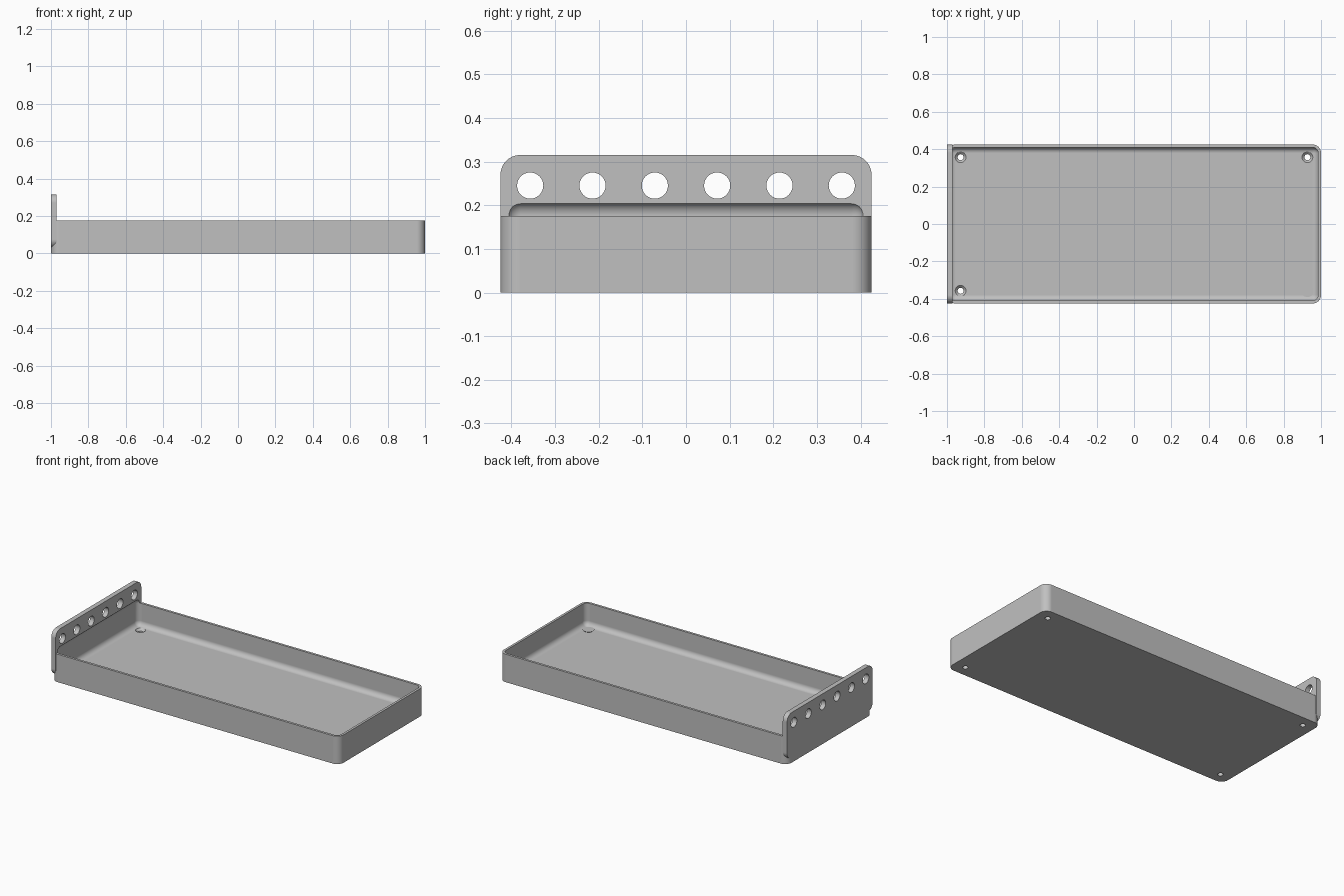
import bpy, bmesh, math
from mathutils import Matrix, Vector

if "Cube" in bpy.data.objects:
    bpy.data.objects.remove(bpy.data.objects["Cube"], do_unlink=True)

grey = bpy.data.materials.new("plain_grey")
grey.use_nodes = True
COLOR = (0.53, 0.53, 0.53, 1)
grey.diffuse_color = COLOR
grey.node_tree.nodes["Principled BSDF"].inputs["Base Color"].default_value = COLOR


def make_object(name, bm):
    bmesh.ops.recalc_face_normals(bm, faces=bm.faces)
    mesh = bpy.data.meshes.new(name)
    bm.to_mesh(mesh)
    bm.free()
    mesh.materials.append(grey)
    obj = bpy.data.objects.new(name, mesh)
    bpy.context.collection.objects.link(obj)
    return obj


def rounded_box(name, low, high, radius, axis=None, segments=10):
    """Box with rounded edges: those along one axis, or all of them."""
    low, high = Vector(low), Vector(high)
    bm = bmesh.new()
    bmesh.ops.create_cube(bm, size=1)
    bmesh.ops.scale(bm, vec=high - low, verts=bm.verts)
    bmesh.ops.translate(bm, vec=(low + high) / 2, verts=bm.verts)
    edges = [e for e in bm.edges if axis is None or
             abs((e.verts[0].co - e.verts[1].co)[axis]) > 1e-4]
    bmesh.ops.bevel(bm, geom=edges, offset=radius, segments=segments,
                    profile=0.5, affect='EDGES')
    return make_object(name, bm)


def round_cutter(name, center, r_low, r_high, depth, turn=0.0):
    """Cylinder or cone for drilling, upright or turned about y."""
    bm = bmesh.new()
    matrix = Matrix.Translation(center) @ Matrix.Rotation(turn, 4, 'Y')
    bmesh.ops.create_cone(bm, cap_ends=True, segments=32, radius1=r_low,
                          radius2=r_high, depth=depth, matrix=matrix)
    return make_object(name, bm)


def combine(target, other, operation):
    mod = target.modifiers.new(operation.lower(), 'BOOLEAN')
    mod.operation, mod.solver, mod.object = operation, 'EXACT', other
    bpy.context.view_layer.objects.active = target
    bpy.ops.object.modifier_apply(modifier=mod.name)
    bpy.data.objects.remove(other, do_unlink=True)


FLOOR = 0.035

# Tray body and upright end plate
tray = rounded_box("tray", (-1, -0.425, 0), (1, 0.425, 0.175), 0.045, axis=2)
plate = rounded_box("end_plate", (-1, -0.425, 0.03), (-0.97, 0.425, 0.315), 0.045, axis=0)
combine(tray, plate, 'UNION')

# Cavity with rounded edges, reaching slightly into the plate
cavity = rounded_box("cavity", (-0.985, -0.41, FLOOR), (0.985, 0.41, 0.208), 0.031)
combine(tray, cavity, 'DIFFERENCE')

# Row of holes through the plate
for i in range(6):
    y = -0.357 + i * 0.1428
    hole = round_cutter("plate_hole", (-0.985, y, 0.245), 0.03, 0.03, 0.1, math.pi / 2)
    combine(tray, hole, 'DIFFERENCE')

# Countersunk screw holes in the floor corners
for x in (-0.927, 0.927):
    for y in (-0.357, 0.357):
        combine(tray, round_cutter("screw_hole", (x, y, 0.02), 0.016, 0.016, 0.1), 'DIFFERENCE')
        sink = round_cutter("countersink", (x, y, FLOOR - 0.005), 0.014, 0.034, 0.02)
        combine(tray, sink, 'DIFFERENCE')

# Smooth fillets with crisp edges
bpy.ops.object.select_all(action='DESELECT')
tray.select_set(True)
bpy.context.view_layer.objects.active = tray
bpy.ops.object.shade_smooth_by_angle(angle=math.radians(30))
weighted = tray.modifiers.new("even_normals", 'WEIGHTED_NORMAL')
weighted.keep_sharp = True
